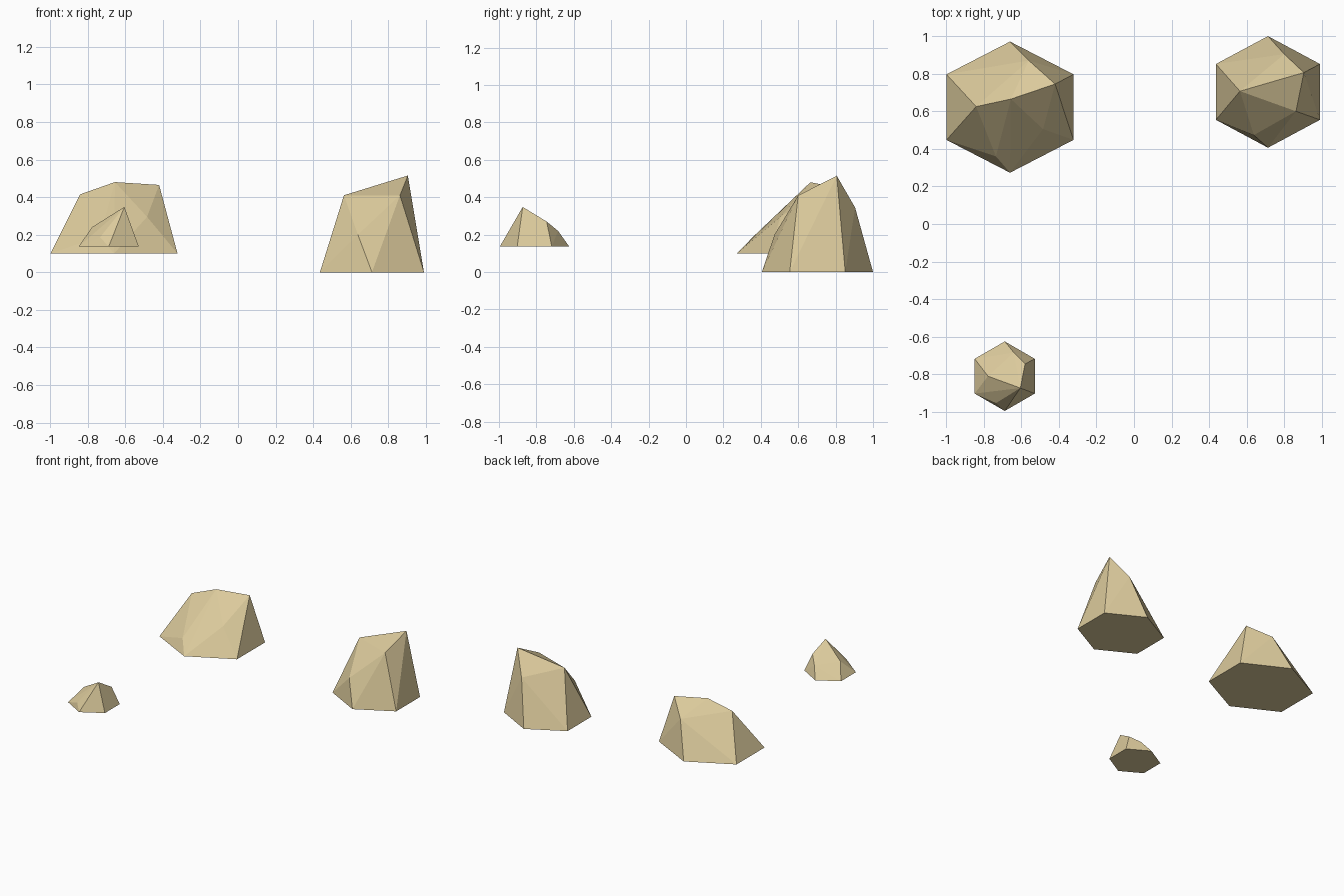
import bpy
import bmesh
import math

if "Cube" in bpy.data.objects:
    bpy.data.objects.remove(bpy.data.objects["Cube"])

# One sandy stone colour for all rocks
stone = bpy.data.materials.new("sandy_stone")
stone.diffuse_color = (0.71, 0.59, 0.33, 1.0)
stone.use_nodes = True
stone.node_tree.nodes["Principled BSDF"].inputs["Base Color"].default_value = stone.diffuse_color


def make_rock(name, centre, radius_x, radius_y, base_z, peaks):
    """Faceted rock: flat hexagonal base wrapped with a few upper corner points."""
    bm = bmesh.new()
    cx, cy = centre
    for i in range(6):
        a = math.radians(30 + 60 * i)
        x = cx + radius_x * math.cos(a) / math.cos(math.radians(30))
        bm.verts.new((x, cy + radius_y * math.sin(a), base_z))
    for p in peaks:
        bm.verts.new(p)
    bmesh.ops.convex_hull(bm, input=bm.verts[:])
    # merge the flat underside into a single hexagon
    bmesh.ops.dissolve_limit(bm, angle_limit=math.radians(0.5),
                             verts=bm.verts[:], edges=bm.edges[:])
    bmesh.ops.recalc_face_normals(bm, faces=bm.faces[:])
    mesh = bpy.data.meshes.new(name)
    bm.to_mesh(mesh)
    bm.free()
    mesh.materials.append(stone)
    obj = bpy.data.objects.new(name, mesh)
    bpy.context.collection.objects.link(obj)
    return obj


# Wide rock, back left
make_rock("wide_rock", (-0.66, 0.622), 0.338, 0.349, 0.10, [
    (-0.84, 0.625, 0.415), (-0.655, 0.665, 0.48), (-0.42, 0.745, 0.465),
    (-0.484, 0.505, 0.295), (-0.735, 0.36, 0.19), (-0.56, 0.87, 0.37)])

# Tall rock, back right
make_rock("tall_rock", (0.713, 0.703), 0.277, 0.297, 0.0, [
    (0.564, 0.707, 0.41), (0.904, 0.806, 0.515), (0.862, 0.60, 0.41),
    (0.638, 0.473, 0.20), (0.80, 0.904, 0.345)])

# Small rock, front left
make_rock("small_rock", (-0.688, -0.81), 0.16, 0.185, 0.137, [
    (-0.777, -0.81, 0.24), (-0.605, -0.873, 0.348), (-0.58, -0.745, 0.27),
    (-0.734, -0.953, 0.186), (-0.64, -0.684, 0.22)])
